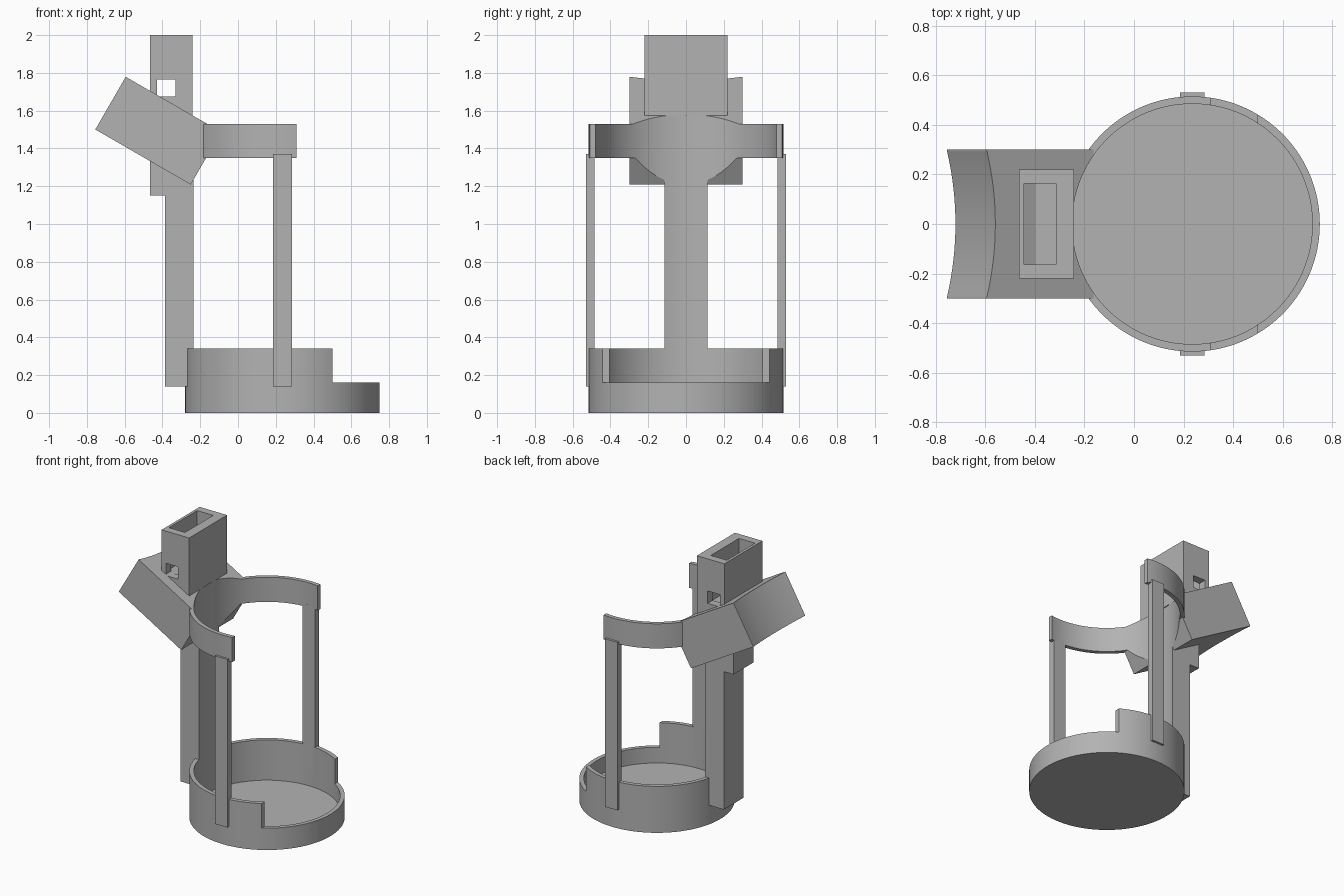
import bpy
from math import radians, sin, cos

cube = bpy.data.objects.get("Cube")
if cube:
    bpy.data.objects.remove(cube, do_unlink=True)

grey = bpy.data.materials.new("plain grey")
grey.use_nodes = True
COLOUR = (0.45, 0.45, 0.45, 1)
grey.diffuse_color = COLOUR
grey.node_tree.nodes["Principled BSDF"].inputs["Base Color"].default_value = COLOUR

CX, R_OUT, R_IN = 0.235, 0.515, 0.485
TILT = radians(30)


def finish(name):
    ob = bpy.context.object
    ob.name = name
    bpy.ops.object.transform_apply(location=False, rotation=True, scale=True)
    ob.data.materials.append(grey)
    return ob


def box(name, x, y, z):
    """Box from its low and high limits on each axis."""
    lims = (x, y, z)
    bpy.ops.mesh.primitive_cube_add(size=1, location=[(a + b) / 2 for a, b in lims])
    bpy.context.object.scale = [b - a for a, b in lims]
    return finish(name)


def drum(name, r, z0, z1, x=CX):
    bpy.ops.mesh.primitive_cylinder_add(vertices=128, radius=r, depth=z1 - z0,
                                        location=(x, 0, (z0 + z1) / 2))
    return finish(name)


def cut(ob, cutter):
    """Subtract a cutter for good, then drop it."""
    cutter.hide_render = True
    mod = ob.modifiers.new("cut", "BOOLEAN")
    mod.operation = "DIFFERENCE"
    mod.solver = "EXACT"
    mod.object = cutter
    bpy.ops.object.select_all(action="DESELECT")
    bpy.context.view_layer.objects.active = ob
    ob.select_set(True)
    bpy.ops.object.modifier_apply(modifier=mod.name)
    bpy.data.objects.remove(cutter, do_unlink=True)


def smooth(ob):
    bpy.ops.object.select_all(action="DESELECT")
    bpy.context.view_layer.objects.active = ob
    ob.select_set(True)
    bpy.ops.object.shade_smooth_by_angle(angle=radians(25))


# Cup with a floor and a lowered lip on one side
cup = drum("cup", R_OUT, 0, 0.34)
cut(cup, drum("cutter", R_IN, 0.045, 1))
cut(cup, box("cutter", (0.5, 1), (-1, 1), (0.16, 1)))
smooth(cup)

# Open upper ring
ring = drum("upper_ring", R_OUT, 1.35, 1.53)
cut(ring, drum("cutter", R_IN, 1, 2))
cut(ring, box("cutter", (0.31, 1), (-1, 1), (1, 2)))
smooth(ring)

# Slim posts either side
for side, name in ((-1, "front_post"), (1, "back_post")):
    box(name, (0.185, 0.285), sorted((side * 0.484, side * 0.53)), (0.14, 1.37))

# Main column, hollowed by the cup bore, with a thicker head
column = box("column", (-0.387, -0.2), (-0.115, 0.115), (0.14, 1.5))
cut(column, drum("cutter", R_IN, 0.04, 2))
smooth(column)
box("column_head", (-0.465, -0.3), (-0.115, 0.115), (1.15, 1.5))

# Tilted block: bored by the ring, concave at the outer end
length, sag, big_r = 0.583, 0.04, 1.12
mid_x, mid_z = -0.4225, 1.494
bpy.ops.mesh.primitive_cube_add(size=1, location=(mid_x, 0, mid_z), rotation=(0, TILT, 0))
bpy.context.object.scale = (length, 0.6, 0.322)
block = finish("tilted_block")
cut(block, drum("cutter", R_IN, 1, 2))
off = -length / 2 + sag - big_r
bpy.ops.mesh.primitive_cylinder_add(
    vertices=192, radius=big_r, depth=1, rotation=(0, TILT, 0),
    location=(mid_x + off * cos(TILT), 0, mid_z - off * sin(TILT)))
cut(block, finish("cutter"))
smooth(block)

# Upright socket with a slot in the top and a window through the sides
socket = box("socket", (-0.465, -0.242), (-0.22, 0.22), (1.575, 2))
cut(socket, box("cutter", (-0.445, -0.315), (-0.163, 0.163), (1.665, 2.2)))
cut(socket, box("cutter", (-0.43, -0.33), (-0.5, 0.5), (1.675, 1.765)))
